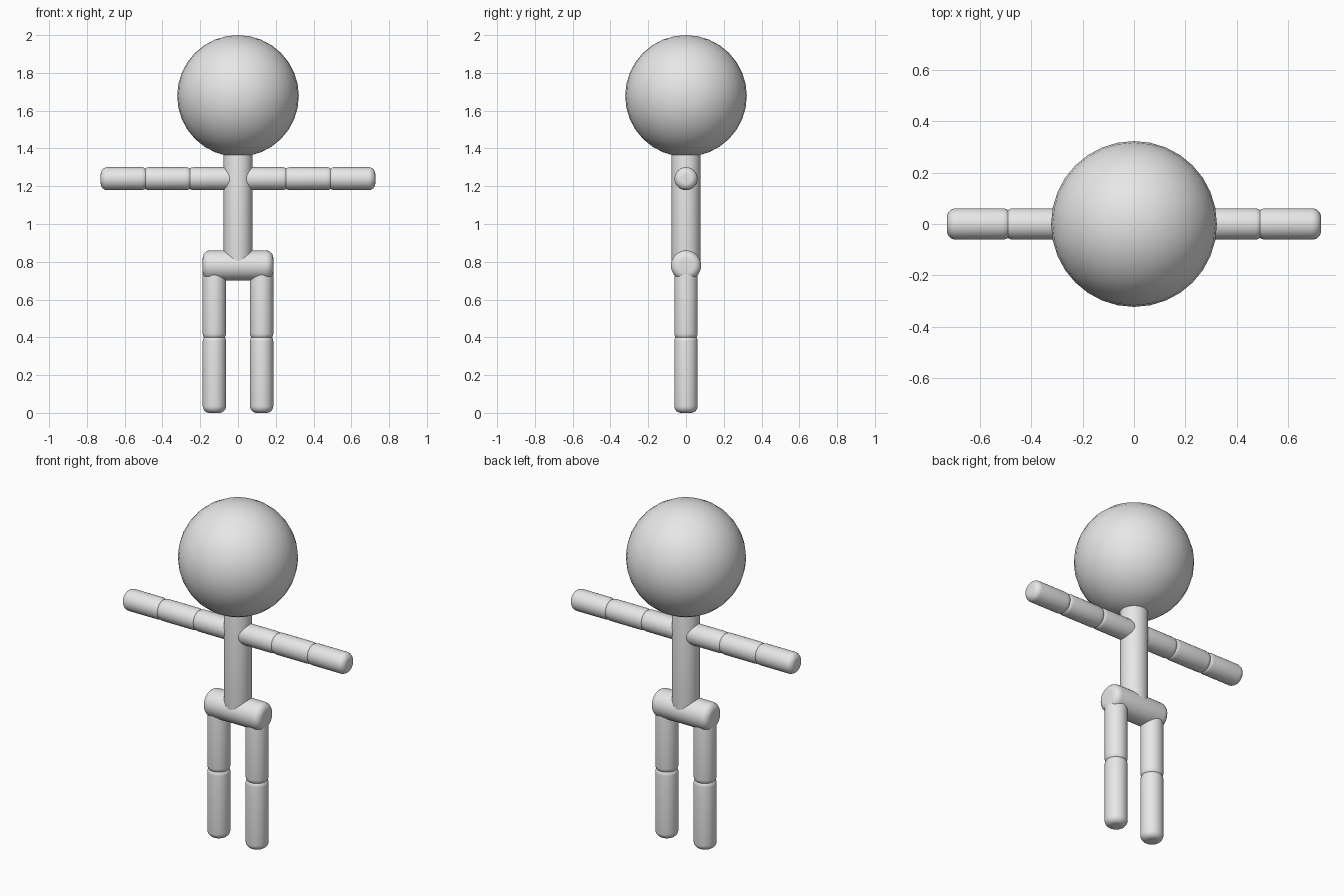
import bpy, bmesh, math
from mathutils import Matrix, Vector

if "Cube" in bpy.data.objects:
    bpy.data.objects.remove(bpy.data.objects["Cube"])

grey = bpy.data.materials.new("light_grey")
grey.diffuse_color = (0.8, 0.8, 0.8, 1.0)
grey.use_nodes = True
grey.node_tree.nodes["Principled BSDF"].inputs["Base Color"].default_value = grey.diffuse_color


def finish(name, bm):
    """Turn a bmesh into a smooth-shaded grey object."""
    bmesh.ops.recalc_face_normals(bm, faces=bm.faces)
    for f in bm.faces:
        f.smooth = True
    mesh = bpy.data.meshes.new(name)
    bm.to_mesh(mesh)
    bm.free()
    mesh.materials.append(grey)
    obj = bpy.data.objects.new(name, mesh)
    bpy.context.collection.objects.link(obj)
    return obj


def rounded_rod(name, start, end, radius, fillet, sides=32, steps=6):
    """Cylinder between two points with filleted ends."""
    start, end = Vector(start), Vector(end)
    axis = end - start
    length = axis.length
    turn = Vector((0, 0, 1)).rotation_difference(axis).to_matrix().to_4x4()
    place = Matrix.Translation(start) @ turn
    arc = [i * math.pi / 2 / steps for i in range(steps + 1)]
    low = [(radius - fillet + fillet * math.sin(a), fillet - fillet * math.cos(a)) for a in arc]
    profile = low + [(r, length - z) for r, z in reversed(low)]
    bm = bmesh.new()
    rings = [[bm.verts.new(place @ Vector((r * math.cos(t), r * math.sin(t), z)))
              for t in (2 * math.pi * k / sides for k in range(sides))]
             for r, z in profile]
    for a, b in zip(rings, rings[1:]):
        for k in range(sides):
            n = (k + 1) % sides
            bm.faces.new((a[k], a[n], b[n], b[k]))
    bm.faces.new(rings[0])
    bm.faces.new(rings[-1])
    return finish(name, bm)


# Head
bm = bmesh.new()
bmesh.ops.create_uvsphere(bm, u_segments=32, v_segments=16, radius=0.322,
                          matrix=Matrix.Translation((0, 0, 1.678)))
finish("head", bm)

# Torso and hips
rounded_rod("torso", (0, 0, 0.76), (0, 0, 1.40), 0.076, 0.03)
rounded_rod("hips", (-0.187, 0, 0.78), (0.187, 0, 0.78), 0.08, 0.04)

# Limbs, in overlapping segments
for side, s in (("left", 1), ("right", -1)):
    for part, a, b in (("upper_arm", 0.01, 0.27), ("forearm", 0.24, 0.505), ("hand", 0.475, 0.727)):
        rounded_rod(f"{side}_{part}", (s * a, 0, 1.24), (s * b, 0, 1.24), 0.061, 0.036)
    for part, a, b in (("thigh", 0.385, 0.77), ("shin", 0.0, 0.415)):
        rounded_rod(f"{side}_{part}", (s * 0.125, 0, a), (s * 0.125, 0, b), 0.062, 0.036)
